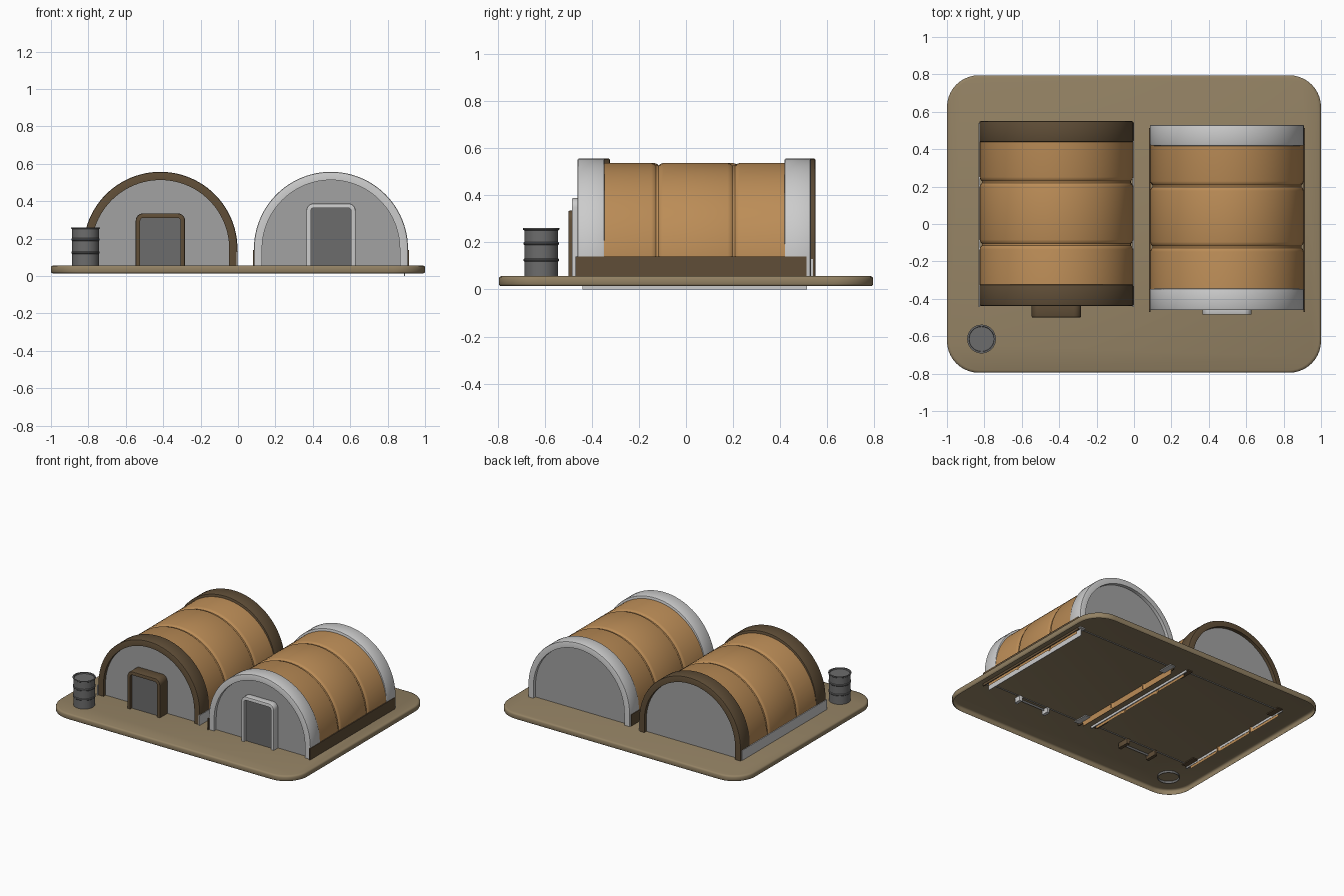
import bpy, bmesh, math

if "Cube" in bpy.data.objects:
    bpy.data.objects.remove(bpy.data.objects["Cube"])

def material(name, c):
    m = bpy.data.materials.new(name)
    m.diffuse_color = (*c, 1)
    m.use_nodes = True
    m.node_tree.nodes["Principled BSDF"].inputs["Base Color"].default_value = m.diffuse_color
    return m

SAND = material("sand", (0.29, 0.22, 0.125))
TARP = material("tarp", (0.5, 0.265, 0.095))
BROWN = material("dark_brown", (0.115, 0.075, 0.038))
LIGHT = material("light_grey", (0.56, 0.56, 0.56))
GREY = material("wall_grey", (0.36, 0.36, 0.36))
DARK = material("dark_grey", (0.15, 0.15, 0.15))

def finish(name, bm, mat, angle=35):
    bmesh.ops.recalc_face_normals(bm, faces=bm.faces[:])
    me = bpy.data.meshes.new(name)
    bm.to_mesh(me)
    bm.free()
    ob = bpy.data.objects.new(name, me)
    bpy.context.collection.objects.link(ob)
    me.materials.append(mat)
    bpy.ops.object.select_all(action='DESELECT')
    ob.select_set(True)
    bpy.context.view_layer.objects.active = ob
    bpy.ops.object.shade_smooth_by_angle(angle=math.radians(angle))
    return ob

def outline(hw, top, rad, bottom, n):
    """Upright outline with rounded top corners, open at the bottom."""
    pts = [(hw, bottom)]
    for i in range(n + 1):
        a = math.pi / 2 * i / n
        pts.append((hw - rad + rad * math.cos(a), top - rad + rad * math.sin(a)))
    left = [(-x, z) for x, z in reversed(pts)]
    return pts + (left[1:] if abs(hw - rad) < 1e-6 else left)

def sweep(name, mat, cx, shape, section, closed=True, n=20):
    """Sweep a section of (y, inset) along an outline."""
    hw, top, rad, bottom = shape
    bm = bmesh.new()
    rows = [[bm.verts.new((cx + x, y, z)) for x, z in
             outline(hw - d, top - d, rad - d, bottom, n)] for y, d in section]
    count = len(rows)
    for i in range(count if closed else count - 1):
        a, b = rows[i], rows[(i + 1) % count]
        for j in range(len(a) - 1):
            bm.faces.new((a[j], a[j + 1], b[j + 1], b[j]))
    if closed:
        bm.faces.new([r[0] for r in rows])
        bm.faces.new([r[-1] for r in rows])
    return finish(name, bm, mat)

def panel(name, mat, cx, shape, y, facing, n=20):
    """Flat filled outline at one y value, facing -y (-1) or +y (1)."""
    bm = bmesh.new()
    f = bm.faces.new([bm.verts.new((cx + x, y, z)) for x, z in outline(*shape, n)])
    ob = finish(name, bm, mat)
    if ob.data.polygons[0].normal.y * facing < 0:
        ob.data.flip_normals()
    return ob

def box(name, mat, lo, hi):
    bm = bmesh.new()
    bmesh.ops.create_cube(bm, size=1)
    for v in bm.verts:
        v.co = [l + (h - l) * (c + 0.5) for l, h, c in zip(lo, hi, v.co)]
    return finish(name, bm, mat)

def rim_section(y0, y1, d, b):
    return [(y0, d), (y0, b), (y0 + b * .3, b * .3), (y0 + b, 0),
            (y1 - b, 0), (y1 - b * .3, b * .3), (y1, b), (y1, d)]

# ground plate: hollow below, rounded corners and softened top edge
bm = bmesh.new()
ring = []
for sx, sy, a0 in ((1, 1, 0), (-1, 1, 90), (-1, -1, 180), (1, -1, 270)):
    for i in range(11):
        a = math.radians(a0 + 9 * i)
        ring.append((sx * 0.83 + 0.17 * math.cos(a), sy * 0.625 + 0.17 * math.sin(a)))
rows = [[bm.verts.new((x * (1 - d), y * (1 - d * 1.25), z)) for x, y in ring]
        for z, d in ((0.014, 0.008), (0.018, 0.002), (0.023, 0), (0.046, 0), (0.053, 0.003), (0.057, 0.012))]
for a, b in zip(rows, rows[1:]):
    for j in range(len(ring)):
        k = (j + 1) % len(ring)
        bm.faces.new((a[j], a[k], b[k], b[j]))
bm.faces.new(rows[-1])
finish("ground_plate", bm, SAND, 50)

def hut(side, cx, front, back, grooves, rim_mat, skirt_mat, skirt, door_top, door_y):
    arch = (0.412, 0.557, 0.412, 0.05)
    # tarp roof, pinched at each groove
    sec = [(front + 0.04, 0.02)]
    for g in grooves:
        sec += [(g + t, d) for t, d in ((-0.026, 0.02), (-0.012, 0.024), (-0.005, 0.031),
                                        (0.005, 0.031), (0.012, 0.024), (0.026, 0.02))]
    sec.append((back - 0.04, 0.02))
    sweep(side + "_tarp_roof", TARP, cx, (0.43, 0.557, 0.43, 0.02), sec, closed=False, n=24)
    # end rims and walls
    sweep(side + "_front_rim", rim_mat, cx, arch, rim_section(front, front + 0.115, 0.044, 0.008), n=24)
    sweep(side + "_back_rim", rim_mat, cx, arch, rim_section(back - 0.112, back, 0.044, 0.008), n=24)
    wall = (0.372, 0.517, 0.372, 0.05)
    panel(side + "_front_wall", GREY, cx, wall, front + 0.025, -1)
    panel(side + "_back_wall", GREY, cx, wall, back - 0.025, 1)
    # door with frame
    sweep(side + "_door_frame", rim_mat, cx, (0.132, door_top, 0.04, 0.02),
          rim_section(door_y, front + 0.03, 0.024, 0.006), n=6)
    panel(side + "_door_panel", DARK, cx, (0.112, door_top - 0.02, 0.02, 0.04), door_y + 0.02, -1, n=4)
    # low skirts along both long sides
    y0, y1, top = skirt
    for s, label in ((-1, "left"), (1, "right")):
        xs = sorted((cx + s * 0.408, cx + s * 0.416))
        box(f"{side}_{label}_skirt", skirt_mat, (xs[0], y0, 0.04), (xs[1], y1, top))

hut("left_hut", -0.415, -0.438, 0.55, (-0.11, 0.225), BROWN, LIGHT, (-0.445, 0.54, 0.13), 0.335, -0.5)
hut("right_hut", 0.497, -0.461, 0.53, (-0.122, 0.203), LIGHT, BROWN, (-0.47, 0.512, 0.14), 0.388, -0.485)

# thin foundation strips hanging below the plate
box("right_foundation_strip", LIGHT, (0.888, -0.44, 0), (0.892, 0.515, 0.06))
box("left_foundation_strip", TARP, (0.086, -0.42, 0.015), (0.09, 0.49, 0.06))

# barrel turned from a ribbed profile, open underneath
profile = [(0.072, 0.04), (0.072, 0.118), (0.0755, 0.122), (0.0755, 0.128), (0.072, 0.132),
           (0.072, 0.188), (0.0755, 0.192), (0.0755, 0.198), (0.072, 0.202), (0.072, 0.25),
           (0.077, 0.254), (0.077, 0.26), (0.068, 0.26), (0.066, 0.252), (0, 0.252)]
bm = bmesh.new()
pts = [bm.verts.new((r - 0.815, -0.615, z)) for r, z in profile]
edges = [bm.edges.new(p) for p in zip(pts, pts[1:])]
bmesh.ops.spin(bm, geom=pts + edges, cent=(-0.815, -0.615, 0), axis=(0, 0, 1),
               angle=2 * math.pi, steps=32)
bmesh.ops.remove_doubles(bm, verts=bm.verts[:], dist=0.0005)
finish("barrel", bm, DARK)
